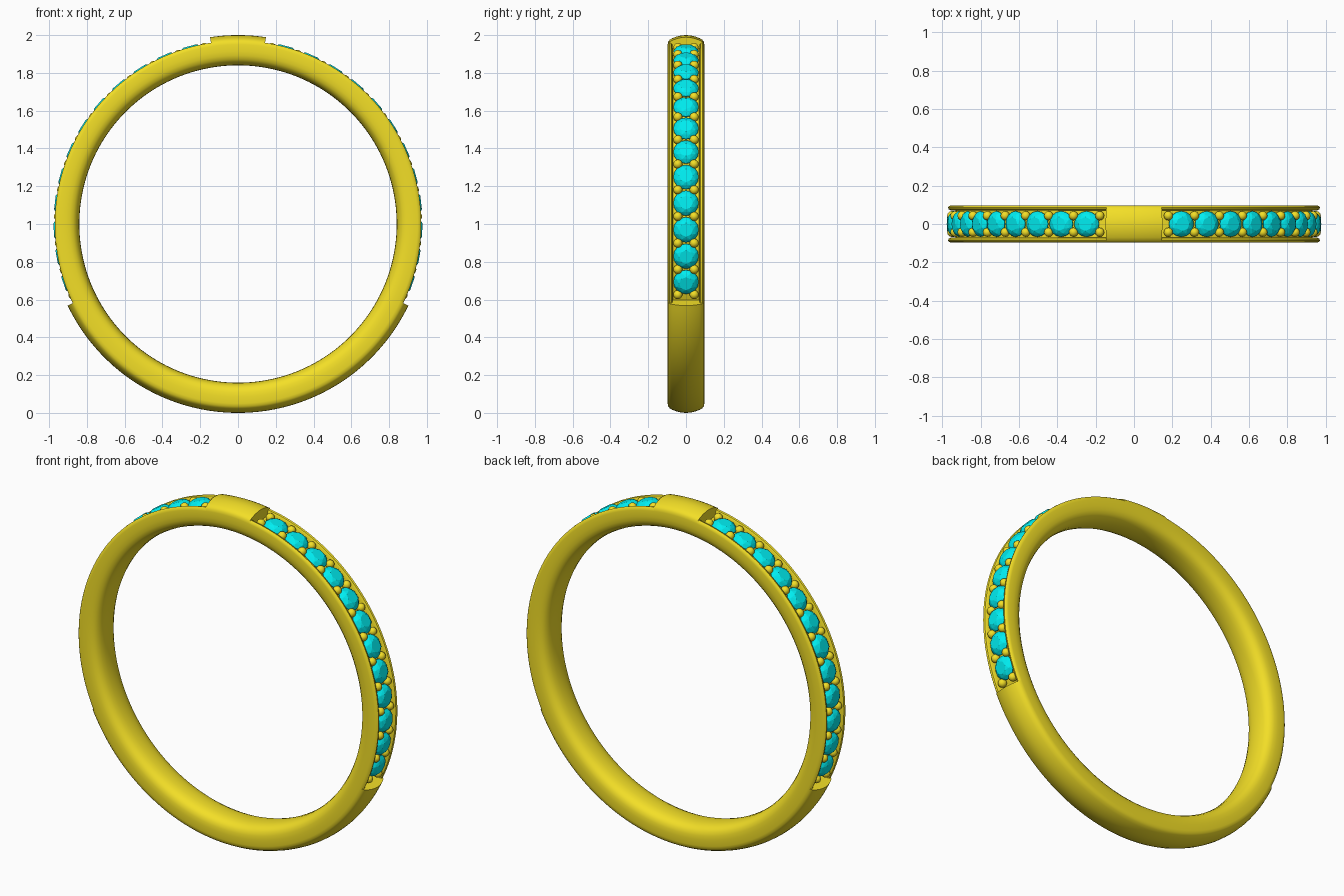
import bpy, bmesh, math
from mathutils import Matrix, Vector

if "Cube" in bpy.data.objects:
    bpy.data.objects.remove(bpy.data.objects["Cube"])

CENTRE = Vector((0, 0, 1))
A0, A1 = -25.6, 81.5          # channel start and end angle (right side)
FIRST, LAST, GEMS = -18.9, 74.9, 12
STEP = (LAST - FIRST) / (GEMS - 1)


def material(name, color):
    m = bpy.data.materials.new(name)
    m.diffuse_color = color
    m.use_nodes = True
    m.node_tree.nodes["Principled BSDF"].inputs["Base Color"].default_value = m.diffuse_color
    return m


gold = material("gold", (0.90, 0.74, 0.02, 1))
aqua = material("aqua_stone", (0.0, 0.85, 0.88, 1))


def make_object(name, bm, mat, smooth_angle=None):
    bmesh.ops.recalc_face_normals(bm, faces=bm.faces)
    me = bpy.data.meshes.new(name)
    bm.to_mesh(me)
    bm.free()
    me.materials.append(mat)
    ob = bpy.data.objects.new(name, me)
    bpy.context.collection.objects.link(ob)
    if smooth_angle:
        bpy.ops.object.select_all(action='DESELECT')
        ob.select_set(True)
        bpy.context.view_layer.objects.active = ob
        bpy.ops.object.shade_smooth_by_angle(angle=math.radians(smooth_angle))
    return ob


def seat(deg, y=0.0):
    """Frame on the ring axis whose local z points radially outward."""
    return (Matrix.Translation(CENTRE + Vector((0, y, 0)))
            @ Matrix.Rotation(math.radians(90 - deg), 4, 'Y'))


# Half profiles as (y, radius): rounded inside, then domed or channelled outside
inner = [(0, .84), (.03, .8415), (.055, .847), (.075, .857), (.088, .872), (.095, .892), (.097, .915)]
dome = [(.097, .95), (.0945, .965), (.086, .976), (.070, .985), (.047, .993), (.023, .9985), (0, 1.0)]
channel = [(.097, .95), (.0945, .963), (.087, .970), (.077, .967), (.0715, .958), (.0695, .93), (0, .93)]


def full(outer):
    half = inner + outer
    return half + [(-y, r) for y, r in half[-2:0:-1]]


# Band: sweep sections around the ring, switching profile at each step
sections = [(A0, A1, channel, 60), (A1, 180 - A1, dome, 10),
            (180 - A1, 180 - A0, channel, 60), (180 - A0, 360 + A0, dome, 72)]
bm = bmesh.new()
rings = []
for start, end, outer, n in sections:
    for i in range(n + 1):
        a = math.radians(start + (end - start) * i / n)
        rings.append([bm.verts.new(CENTRE + Vector((r * math.cos(a), y, r * math.sin(a))))
                      for y, r in full(outer)])
for i, ra in enumerate(rings):
    rb = rings[(i + 1) % len(rings)]
    for j in range(len(ra)):
        k = (j + 1) % len(ra)
        bm.faces.new((ra[j], ra[k], rb[k], rb[j]))
bmesh.ops.remove_doubles(bm, verts=bm.verts, dist=1e-5)
make_object("ring_band", bm, gold, 40)


# Faceted round stone, built as the hull of its table, crown, girdle and point
def add_stone(bm, matrix):
    pts = [Vector((0, 0, .905))]
    for r, h, n, off in [(.067, .945, 16, 0), (.067, .949, 16, 0),
                         (.054, .966, 8, .5), (.036, .976, 8, 0)]:
        for i in range(n):
            a = 2 * math.pi * (i + off) / n
            pts.append(Vector((r * math.cos(a), r * math.sin(a), h)))
    verts = [bm.verts.new(matrix @ p) for p in pts]
    bmesh.ops.convex_hull(bm, input=verts)


for side in ("right", "left"):
    def angle(d):
        return d if side == "right" else 180 - d
    # Row of stones
    bm = bmesh.new()
    for i in range(GEMS):
        add_stone(bm, seat(angle(FIRST + STEP * i)))
    make_object("stones_" + side, bm, aqua)
    # Pairs of bead prongs between the stones
    bm = bmesh.new()
    for i in range(GEMS + 1):
        for y in (-.043, .043):
            m = seat(angle(FIRST + STEP * (i - .5)), y) @ Matrix.Translation((0, 0, .951))
            bmesh.ops.create_uvsphere(bm, u_segments=16, v_segments=10, radius=.024, matrix=m)
    make_object("bead_prongs_" + side, bm, gold, 60)
